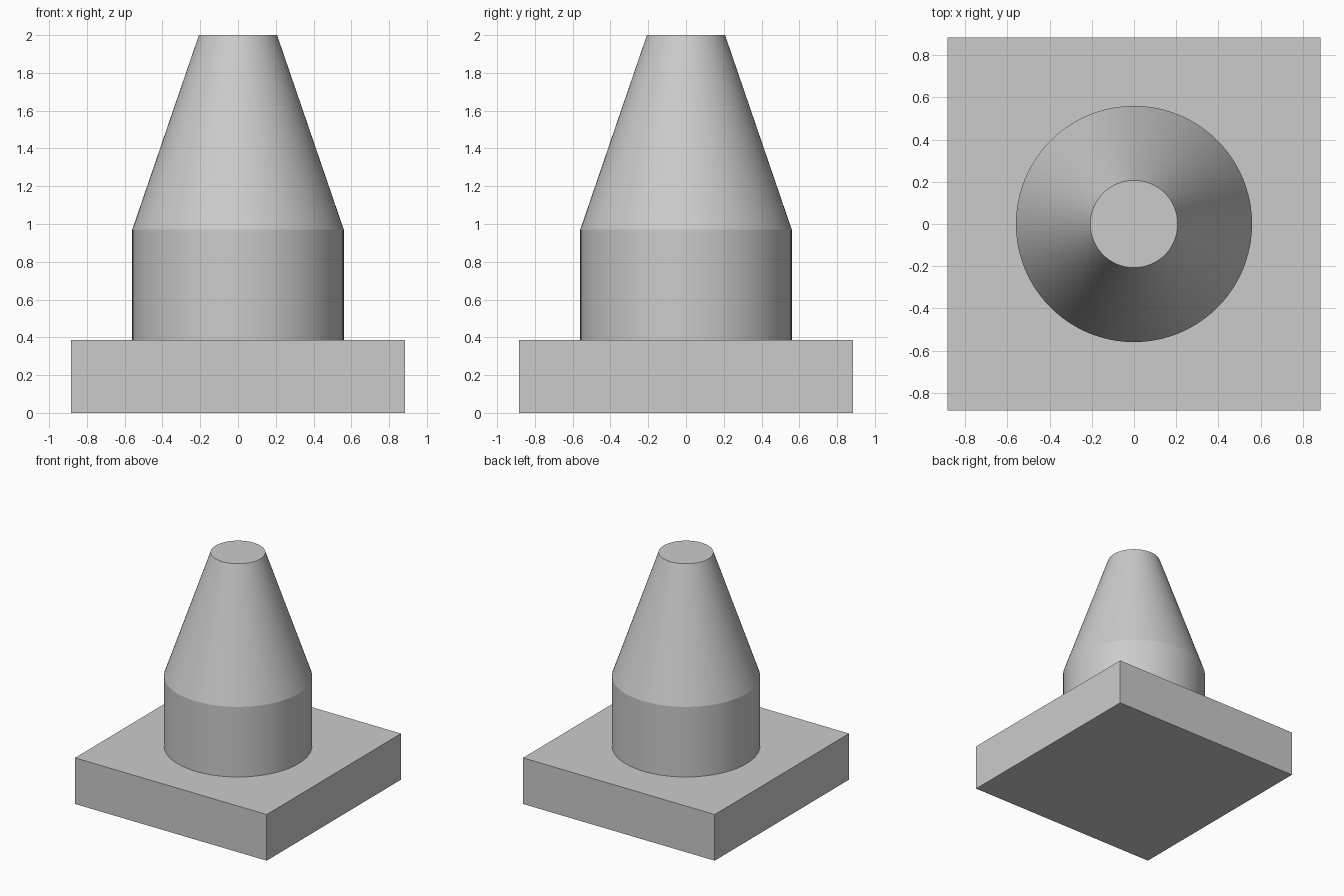
import bpy
import bmesh
import math

cube = bpy.data.objects.get("Cube")
if cube:
    bpy.data.objects.remove(cube, do_unlink=True)

grey = bpy.data.materials.new("plain_grey")
grey.use_nodes = True
colour = (0.6, 0.6, 0.6, 1)
grey.diffuse_color = colour
grey.node_tree.nodes["Principled BSDF"].inputs["Base Color"].default_value = colour

BASE_TOP = 0.385
SEGMENTS = 96


def add_object(name, bm):
    bmesh.ops.recalc_face_normals(bm, faces=bm.faces)
    mesh = bpy.data.meshes.new(name)
    bm.to_mesh(mesh)
    bm.free()
    mesh.materials.append(grey)
    obj = bpy.data.objects.new(name, mesh)
    bpy.context.collection.objects.link(obj)
    return obj


# Square base slab
bm = bmesh.new()
bmesh.ops.create_cube(bm, size=1)
bmesh.ops.scale(bm, vec=(1.77, 1.77, BASE_TOP), verts=bm.verts)
bmesh.ops.translate(bm, vec=(0, 0, BASE_TOP / 2), verts=bm.verts)
add_object("base_slab", bm)

# Round body: straight collar that tapers into a flat-topped cone
profile = [(0.56, BASE_TOP), (0.56, 0.97), (0.207, 2.0)]
bm = bmesh.new()
rings = []
for radius, z in profile:
    ring = bmesh.ops.create_circle(bm, segments=SEGMENTS, radius=radius)["verts"]
    bmesh.ops.translate(bm, vec=(0, 0, z), verts=ring)
    rings.append(ring)
for low, high in zip(rings, rings[1:]):
    for i in range(SEGMENTS):
        j = (i + 1) % SEGMENTS
        bm.faces.new((low[i], low[j], high[j], high[i]))
bm.faces.new(rings[0])
bm.faces.new(rings[-1])
body = add_object("tapered_body", bm)

bpy.ops.object.select_all(action="DESELECT")
body.select_set(True)
bpy.context.view_layer.objects.active = body
bpy.ops.object.shade_smooth_by_angle(angle=math.radians(15))
